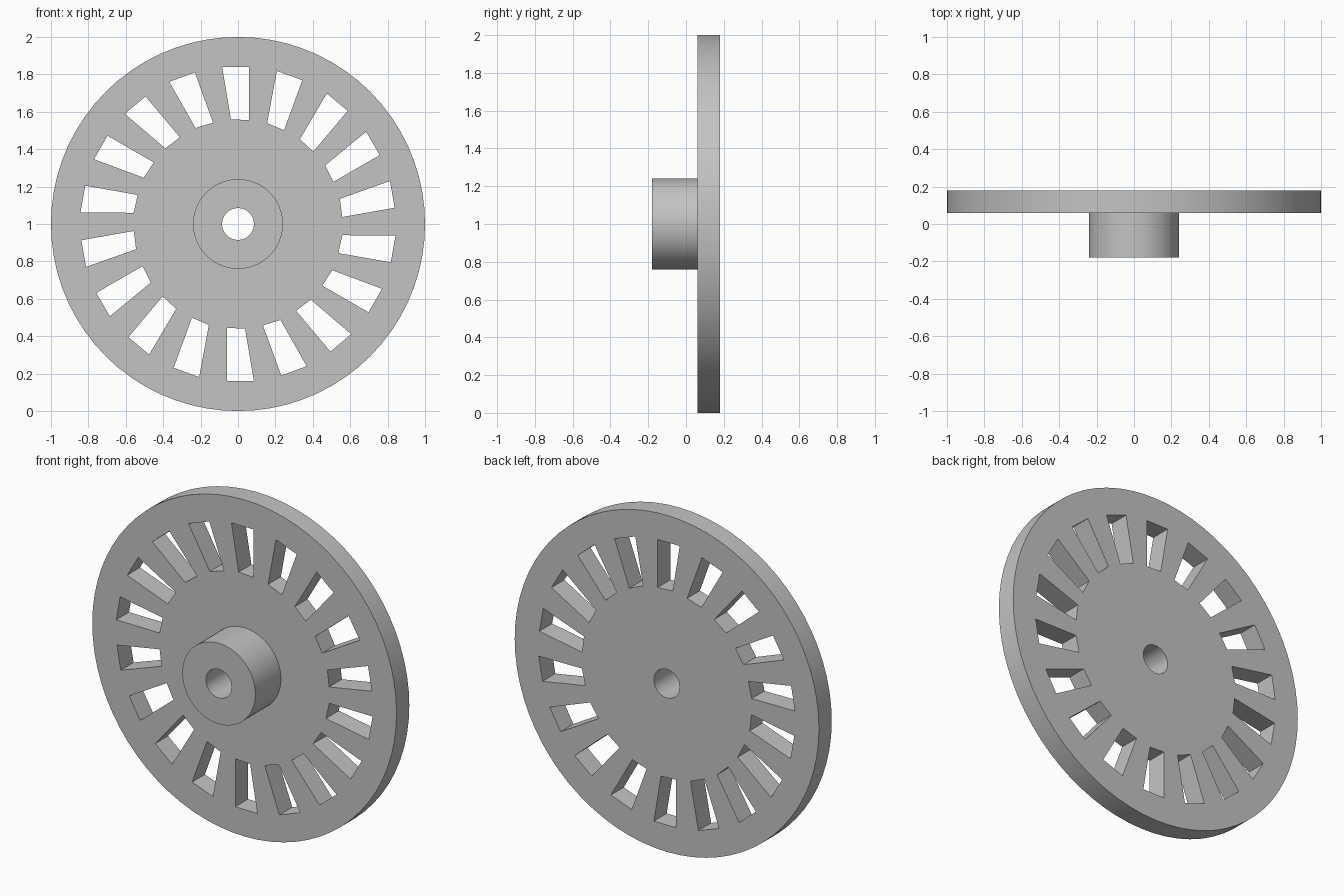
import bpy
import math

cube = bpy.data.objects.get("Cube")
if cube:
    bpy.data.objects.remove(cube, do_unlink=True)

SIDES = 72
SLOTS = 18
BORE = 0.085

grey = bpy.data.materials.new("plain_grey")
grey.use_nodes = True
colour = (0.55, 0.55, 0.55, 1)
grey.diffuse_color = colour
grey.node_tree.nodes["Principled BSDF"].inputs["Base Color"].default_value = colour


def circle(radius):
    return [(radius * math.cos(math.tau * i / SIDES),
             radius * math.sin(math.tau * i / SIDES)) for i in range(SIDES)]


def turned(points, angle):
    c, s = math.cos(angle), math.sin(angle)
    return [(x * c - y * s, x * s + y * c) for x, y in points]


def extruded_plate(name, outlines, front, back):
    """Fill the outlines, cutting inner ones as holes, between two y depths."""
    curve = bpy.data.curves.new(name, "CURVE")
    curve.dimensions = "2D"
    curve.fill_mode = "BOTH"
    curve.extrude = (back - front) / 2
    for outline in outlines:
        spline = curve.splines.new("POLY")
        spline.points.add(len(outline) - 1)
        for point, (x, y) in zip(spline.points, outline):
            point.co = (x, y, 0, 1)
        spline.use_cyclic_u = True
    curve.materials.append(grey)
    obj = bpy.data.objects.new(name, curve)
    bpy.context.collection.objects.link(obj)
    obj.location = (0, (front + back) / 2, 1)
    obj.rotation_euler.x = math.pi / 2
    bpy.ops.object.select_all(action="DESELECT")
    obj.select_set(True)
    bpy.context.view_layer.objects.active = obj
    bpy.ops.object.convert(target="MESH")
    bpy.ops.object.shade_smooth_by_angle(angle=math.radians(30))


# Slotted wheel disc: one tapered slot repeated around the axle
slot = [(-0.085, 0.84), (0.06, 0.84), (0.06, 0.555), (-0.038, 0.56)]
slots = [turned(slot, math.tau * i / SLOTS) for i in range(SLOTS)]
extruded_plate("wheel_disc", [circle(1), circle(BORE)] + slots, 0.06, 0.18)

# Hub on the front face with the axle bore running through
extruded_plate("hub", [circle(0.24), circle(BORE)], -0.18, 0.06)
